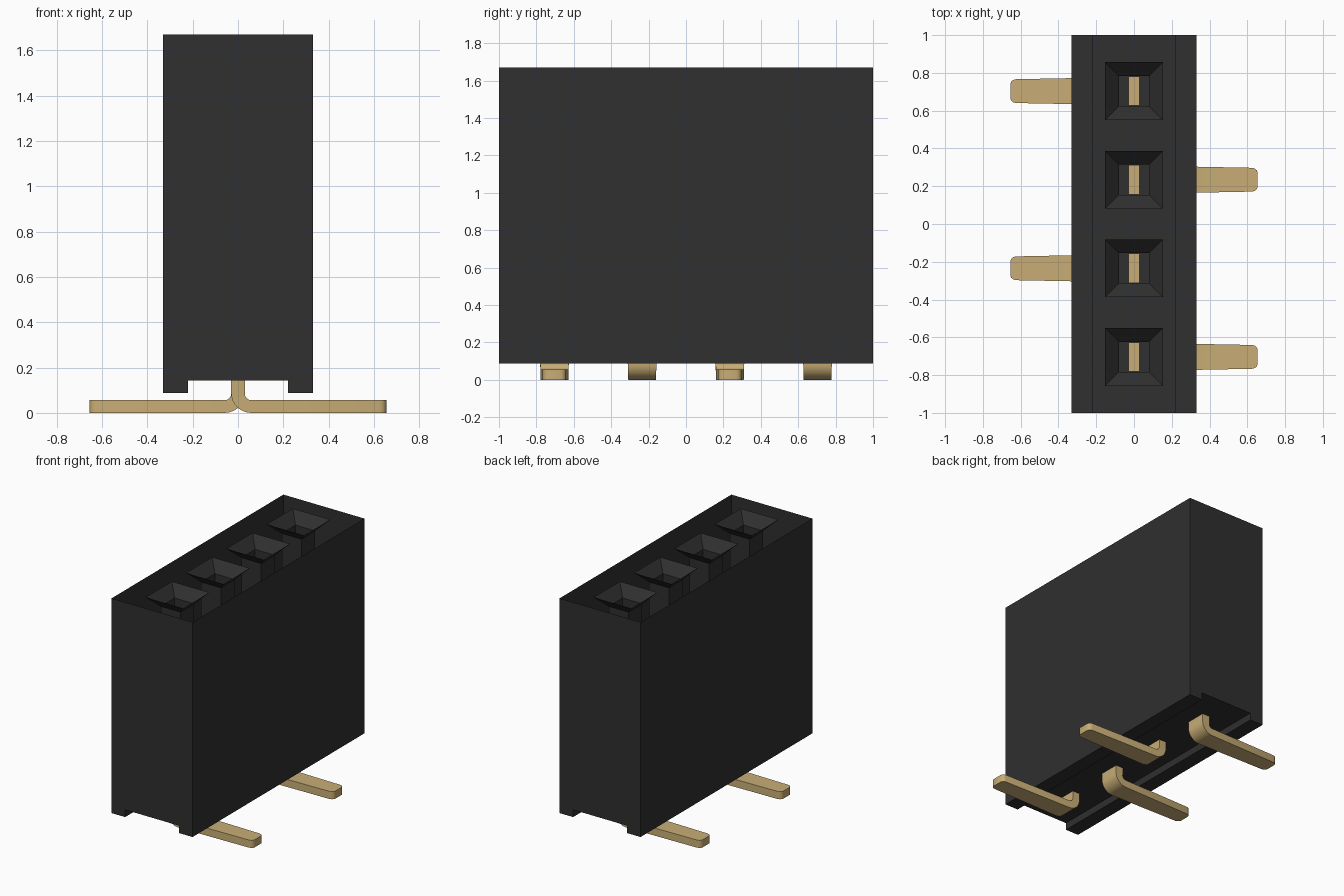
import bpy
import bmesh
from math import sin, cos, pi

cube = bpy.data.objects.get("Cube")
if cube:
    bpy.data.objects.remove(cube, do_unlink=True)


def material(name, color):
    mat = bpy.data.materials.new(name)
    mat.use_nodes = True
    mat.diffuse_color = color
    bsdf = mat.node_tree.nodes["Principled BSDF"]
    bsdf.inputs["Base Color"].default_value = color
    bsdf.inputs["Roughness"].default_value = 0.7
    return mat


black = material("black plastic", (0.029, 0.029, 0.029, 1))
gold = material("gold metal", (0.58, 0.42, 0.18, 1))


def finish(name, bm, mat, recalc=True):
    if recalc:
        bmesh.ops.recalc_face_normals(bm, faces=bm.faces)
    mesh = bpy.data.meshes.new(name)
    bm.to_mesh(mesh)
    bm.free()
    mesh.materials.append(mat)
    obj = bpy.data.objects.new(name, mesh)
    bpy.context.collection.objects.link(obj)
    return obj


def skin(bm, rings):
    """Join successive four-cornered rings with quads."""
    for a, b in zip(rings, rings[1:]):
        for i in range(4):
            j = (i + 1) % 4
            bm.faces.new((a[i], a[j], b[j], b[i]))


TOP, BASE, FLOOR = 1.67, 0.088, 0.142
WIDE, GAP = 0.33, 0.22

# Housing shell: open at the top, with a channel along the underside
bm = bmesh.new()
half = [(WIDE, TOP), (WIDE, BASE), (GAP, BASE), (GAP, FLOOR)]
profile = half + [(-x, z) for x, z in reversed(half)]
front, back = [[bm.verts.new((x, y, z)) for x, z in profile] for y in (-1, 1)]
for i in range(len(profile) - 1):
    bm.faces.new((front[i], front[i + 1], back[i + 1], back[i]))
bm.faces.new(front)
bm.faces.new(back)
finish("housing", bm, black)


# Socket: a flared mouth on a square tube
def socket(name, y):
    bm = bmesh.new()
    rings = []
    for r, z in ((0.153, TOP), (0.08, TOP - 0.075), (0.08, FLOOR)):
        corners = ((-r, -r), (r, -r), (r, r), (-r, r))
        rings.append([bm.verts.new((cx, y + cy, z)) for cx, cy in corners])
    skin(bm, rings)
    finish(name, bm, black, recalc=False)


# Pin: upright stem, rounded bend and a tapering foot with a rounded tip
def pin(name, y, side):
    t, foot, r = 0.03, 0.056, 0.03
    sections = [((t, 1.0), (-t, 1.0), 0.077), ((t, foot + r), (-t, foot + r), 0.077)]
    for k in range(1, 9):
        a = k / 8 * pi / 2
        inner = (t + r - r * cos(a), foot + r - r * sin(a))
        outer = (t + r - 2 * t * cos(a) - r * cos(a),
                 foot + r - (r + foot) * sin(a))
        sections.append((inner, outer, 0.076 - 0.002 * k / 8))
    for x, w in ((0.625, 0.063), (0.64, 0.059), (0.65, 0.05), (0.655, 0.037)):
        sections.append(((x, foot), (x, 0), w))
    bm = bmesh.new()
    rings = []
    for (ix, iz), (ox, oz), w in sections:
        rings.append([bm.verts.new((side * px, y + s * w, pz))
                      for px, pz, s in ((ix, iz, -1), (ix, iz, 1),
                                        (ox, oz, 1), (ox, oz, -1))])
    skin(bm, rings)
    bm.faces.new(rings[0])
    bm.faces.new(rings[-1])
    obj = finish(name, bm, gold)
    bpy.ops.object.select_all(action="DESELECT")
    obj.select_set(True)
    bpy.context.view_layer.objects.active = obj
    bpy.ops.object.shade_smooth_by_angle()


# Four positions in a row, feet alternating sides
for n in range(4):
    y = (n - 1.5) * 0.469
    socket(f"socket_{n + 1}", y)
    pin(f"pin_{n + 1}", y, 1 if n % 2 == 0 else -1)
